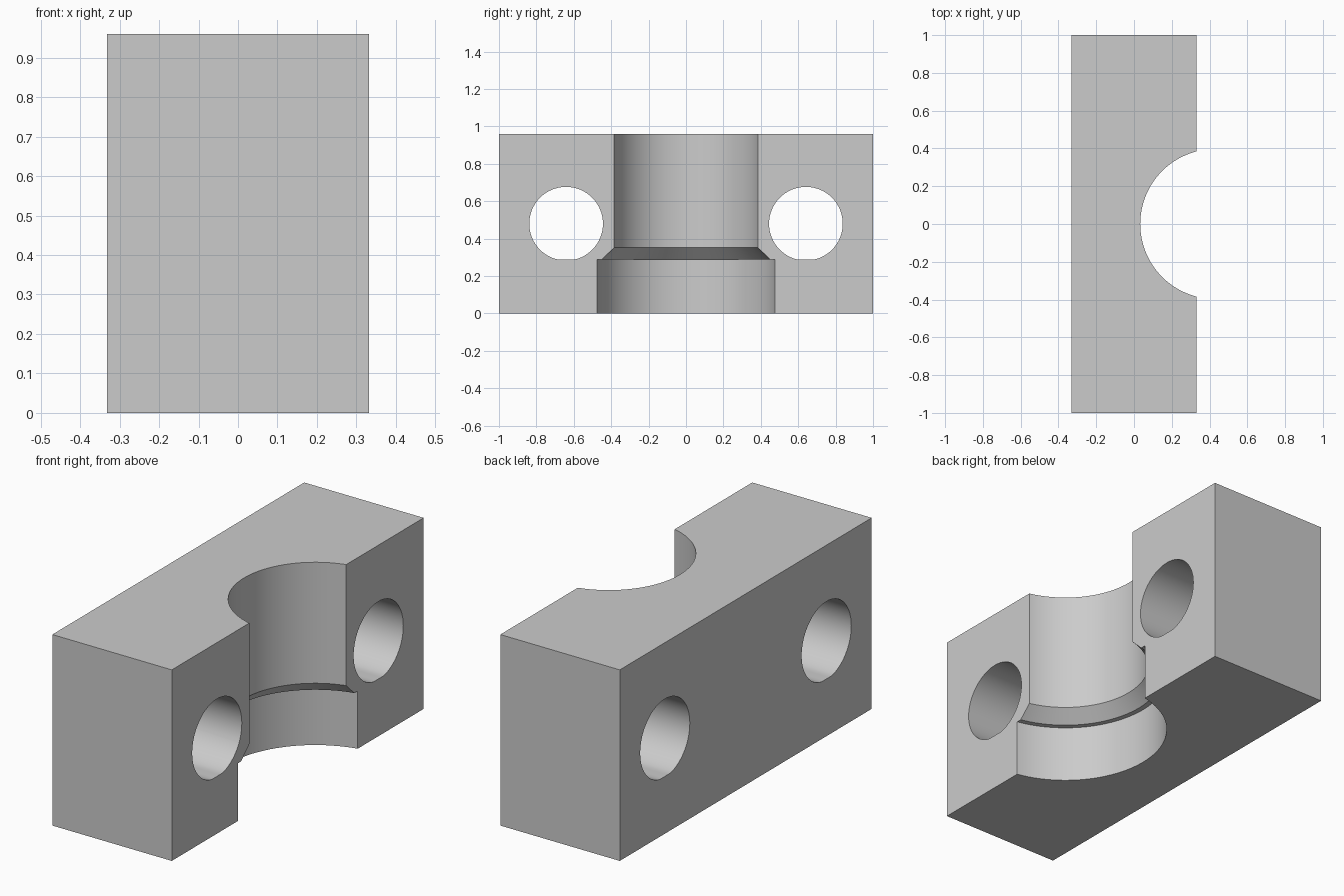
import bpy
import bmesh
import math
from mathutils import Matrix, Vector

cube = bpy.data.objects.get("Cube")
if cube:
    bpy.data.objects.remove(cube, do_unlink=True)

WIDTH, LENGTH, HEIGHT = 0.664, 2.0, 0.96
BORE_X = 0.43
HOLE_Y, HOLE_R = 0.641, 0.197

grey = bpy.data.materials.new("plain grey")
grey.use_nodes = True
colour = (0.6, 0.6, 0.6, 1)
grey.diffuse_color = colour
grey.node_tree.nodes["Principled BSDF"].inputs["Base Color"].default_value = colour


def make_object(name, bm):
    bmesh.ops.recalc_face_normals(bm, faces=bm.faces)
    mesh = bpy.data.meshes.new(name)
    bm.to_mesh(mesh)
    bm.free()
    mesh.materials.append(grey)
    obj = bpy.data.objects.new(name, mesh)
    bpy.context.collection.objects.link(obj)
    return obj


def cut(target, cutter):
    mod = target.modifiers.new(cutter.name, "BOOLEAN")
    mod.operation = "DIFFERENCE"
    mod.solver = "EXACT"
    mod.object = cutter
    bpy.context.view_layer.objects.active = target
    bpy.ops.object.modifier_apply(modifier=mod.name)
    bpy.data.objects.remove(cutter, do_unlink=True)


# Rectangular block
bm = bmesh.new()
bmesh.ops.create_cube(bm, size=1)
bmesh.ops.scale(bm, vec=(WIDTH, LENGTH, HEIGHT), verts=bm.verts)
bmesh.ops.translate(bm, vec=(0, 0, HEIGHT / 2), verts=bm.verts)
block = make_object("clamp_block", bm)

# Stepped bore: wide counterbore, narrow ledge, chamfer, main bore
profile = [(0, -0.1), (0.486, -0.1), (0.486, 0.29), (0.46, 0.29),
           (0.397, 0.352), (0.397, 1.1), (0, 1.1)]
bm = bmesh.new()
points = [bm.verts.new((r, 0, z)) for r, z in profile]
edges = [bm.edges.new(pair) for pair in zip(points, points[1:])]
bmesh.ops.spin(bm, geom=points + edges, cent=(0, 0, 0), axis=(0, 0, 1),
               angle=math.tau, steps=96, use_duplicate=False)
bmesh.ops.remove_doubles(bm, verts=bm.verts, dist=0.0001)
bmesh.ops.translate(bm, vec=(BORE_X, 0, 0), verts=bm.verts)
cut(block, make_object("bore_cutter", bm))

# Bolt holes through the block, with a small flat at the bottom
for side in (-1, 1):
    bm = bmesh.new()
    bmesh.ops.create_cone(bm, cap_ends=True, segments=64, radius1=HOLE_R,
                          radius2=HOLE_R, depth=1,
                          matrix=Matrix.Rotation(math.pi / 2, 4, "Y"))
    for v in bm.verts:
        v.co.z = max(v.co.z, 0.005 - HOLE_R)
    bmesh.ops.translate(bm, vec=Vector((0, side * HOLE_Y, HEIGHT / 2)), verts=bm.verts)
    cut(block, make_object("hole_cutter", bm))

# Smooth bores with sharp rims
bpy.ops.object.select_all(action="DESELECT")
block.select_set(True)
bpy.context.view_layer.objects.active = block
bpy.ops.object.shade_smooth_by_angle(angle=math.radians(30))
